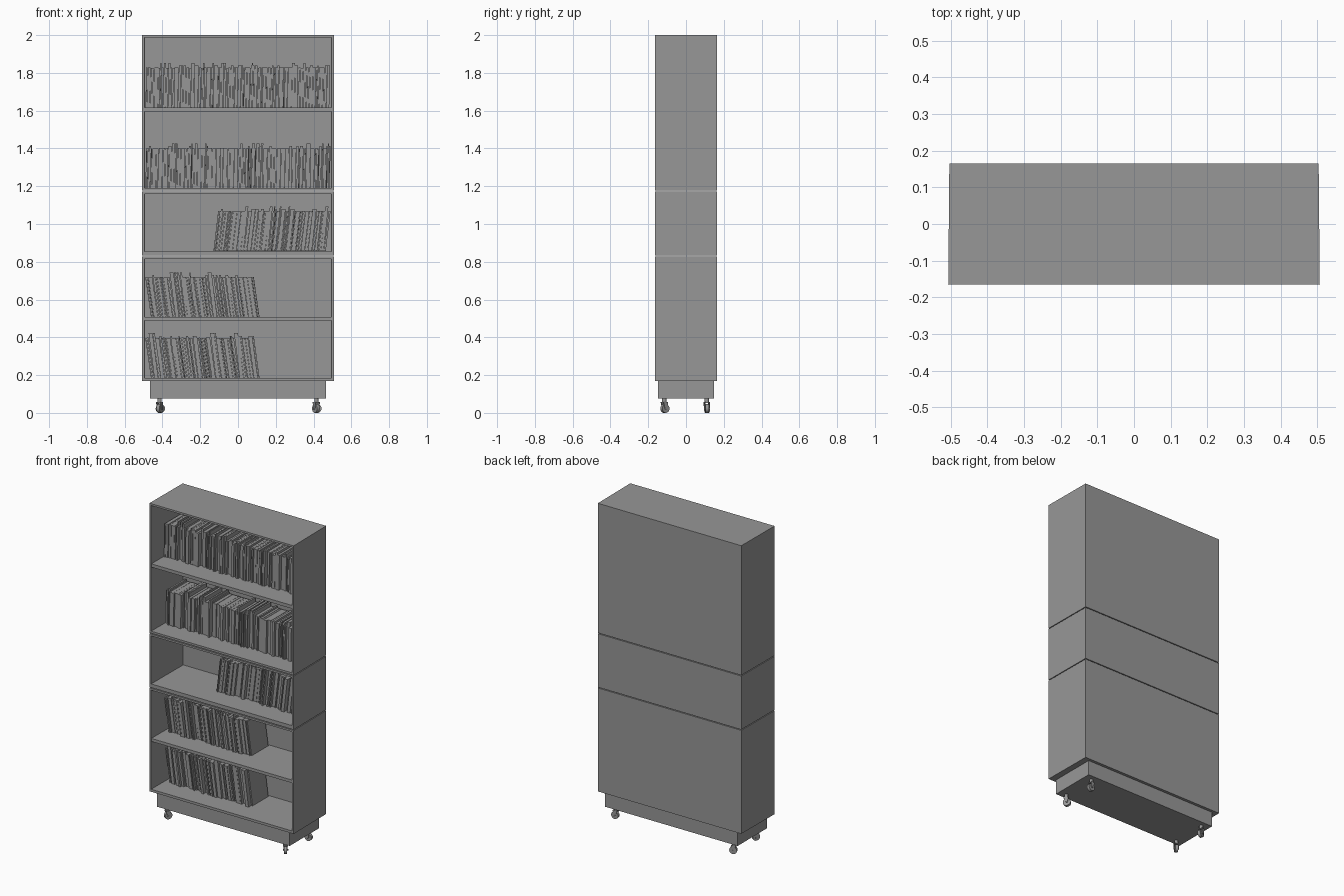
import bpy, bmesh, math, random
from mathutils import Matrix, Vector

if "Cube" in bpy.data.objects:
    bpy.data.objects.remove(bpy.data.objects["Cube"])

random.seed(4)

dark = bpy.data.materials.new("dark_grey")
dark.diffuse_color = (0.31, 0.31, 0.31, 1)
dark.use_nodes = True
dark.node_tree.nodes["Principled BSDF"].inputs["Base Color"].default_value = dark.diffuse_color


def add_box(bm, x0, x1, y0, y1, z0, z1, lean=0.0, flare=0.0):
    """Box between limits; lean shears the top in x, flare widens the front."""
    vs = bmesh.ops.create_cube(bm, size=1.0)["verts"]
    for v in vs:
        top, front = v.co.z > 0, v.co.y < 0
        right = v.co.x > 0
        v.co = Vector((x1 if right else x0, y0 if front else y1, z1 if top else z0))
        if top:
            v.co.x += lean
        if front:
            v.co.x += flare if v.co.x > 0 else -flare
    return vs


def finish(name, bm):
    me = bpy.data.meshes.new(name)
    bm.to_mesh(me)
    bm.free()
    me.materials.append(dark)
    ob = bpy.data.objects.new(name, me)
    bpy.context.collection.objects.link(ob)
    return ob


W, F, B = 0.504, -0.165, 0.165   # half width, front and back of the case
T = 0.012                        # panel thickness


def module(name, z0, z1, floor, shelves=()):
    bm = bmesh.new()
    for s in (-1, 1):                                   # side panels
        a, b = sorted((s * W, s * (W - T)))
        add_box(bm, a, b, F, B, z0, z1, flare=0.003)
    wi = W - T
    add_box(bm, -wi, wi, F, B, z0, floor, flare=0.003)  # floor
    add_box(bm, -wi, wi, F, B, z1 - T, z1, flare=0.003) # top
    add_box(bm, -wi, wi, B - T, B, floor, z1 - T)       # back
    for a, b in shelves:
        add_box(bm, -wi, wi, F + 0.002, B - T, a, b, flare=0.003)
    return finish(name, bm)


# Three stacked case modules
module("lower_case", 0.17, 0.827, 0.186, [(0.489, 0.508)])
module("middle_case", 0.832, 1.172, 0.855)
module("upper_case", 1.177, 2.0, 1.19, [(1.596, 1.617)])

# Plinth
bm = bmesh.new()
add_box(bm, -0.466, 0.466, -0.147, 0.147, 0.076, 0.17)
finish("plinth", bm)


# Rows of books
def book_row(name, x0, x1, z, lean):
    bm = bmesh.new()
    x = x0
    while x < x1 - 0.006:
        t = min(random.choice((0.007, 0.009, 0.012, 0.016, 0.022)), x1 - x)
        h = random.choice((0.210, 0.211, 0.211, 0.212, 0.222, 0.236))
        f = -0.045 + random.uniform(0, 0.03)
        add_box(bm, x, x + t - 0.0012, f, 0.142, z, z + h, lean)
        x += t
    return finish(name, bm)


book_row("books_top_row", -0.49, 0.487, 1.617, 0.004)
book_row("books_second_row", -0.49, 0.487, 1.19, 0.004)
book_row("books_third_row", -0.13, 0.466, 0.857, 0.025)
book_row("books_fourth_row", -0.461, 0.115, 0.508, -0.03)
book_row("books_bottom_row", -0.461, 0.115, 0.186, -0.03)


# Swivel casters
def cylinder(bm, r, depth, mat, seg=20):
    bmesh.ops.create_cone(bm, cap_ends=True, segments=seg, radius1=r,
                          radius2=r, depth=depth, matrix=mat)


def caster(name, x, y, yaw):
    bm = bmesh.new()
    off = 0.004                                         # wheel trail
    turn = Matrix.Rotation(math.pi / 2, 4, 'X')
    cylinder(bm, 0.023, 0.018, Matrix.Translation((off, 0, 0.023)) @ turn, 24)
    cylinder(bm, 0.004, 0.032, Matrix.Translation((off, 0, 0.023)) @ turn, 10)
    for s in (-1, 1):                                   # fork cheeks
        vs = add_box(bm, -0.014, 0.014, s * 0.0125 - 0.0015, s * 0.0125 + 0.0015,
                     0.018, 0.056)
        for v in vs:
            if v.co.z < 0.03:
                v.co.x = off + v.co.x * 0.5
    add_box(bm, -0.014, 0.014, -0.014, 0.014, 0.052, 0.057)
    cylinder(bm, 0.011, 0.02, Matrix.Translation((0, 0, 0.067)), 16)
    ob = finish(name, bm)
    ob.location = (x, y, 0)
    ob.rotation_euler.z = math.radians(yaw)
    bpy.ops.object.select_all(action='DESELECT')
    bpy.context.view_layer.objects.active = ob
    ob.select_set(True)
    bpy.ops.object.shade_smooth_by_angle()


caster("caster_front_left", -0.415, -0.115, 60)
caster("caster_front_right", 0.415, -0.115, 125)
caster("caster_back_left", -0.415, 0.11, 20)
caster("caster_back_right", 0.415, 0.11, 5)
